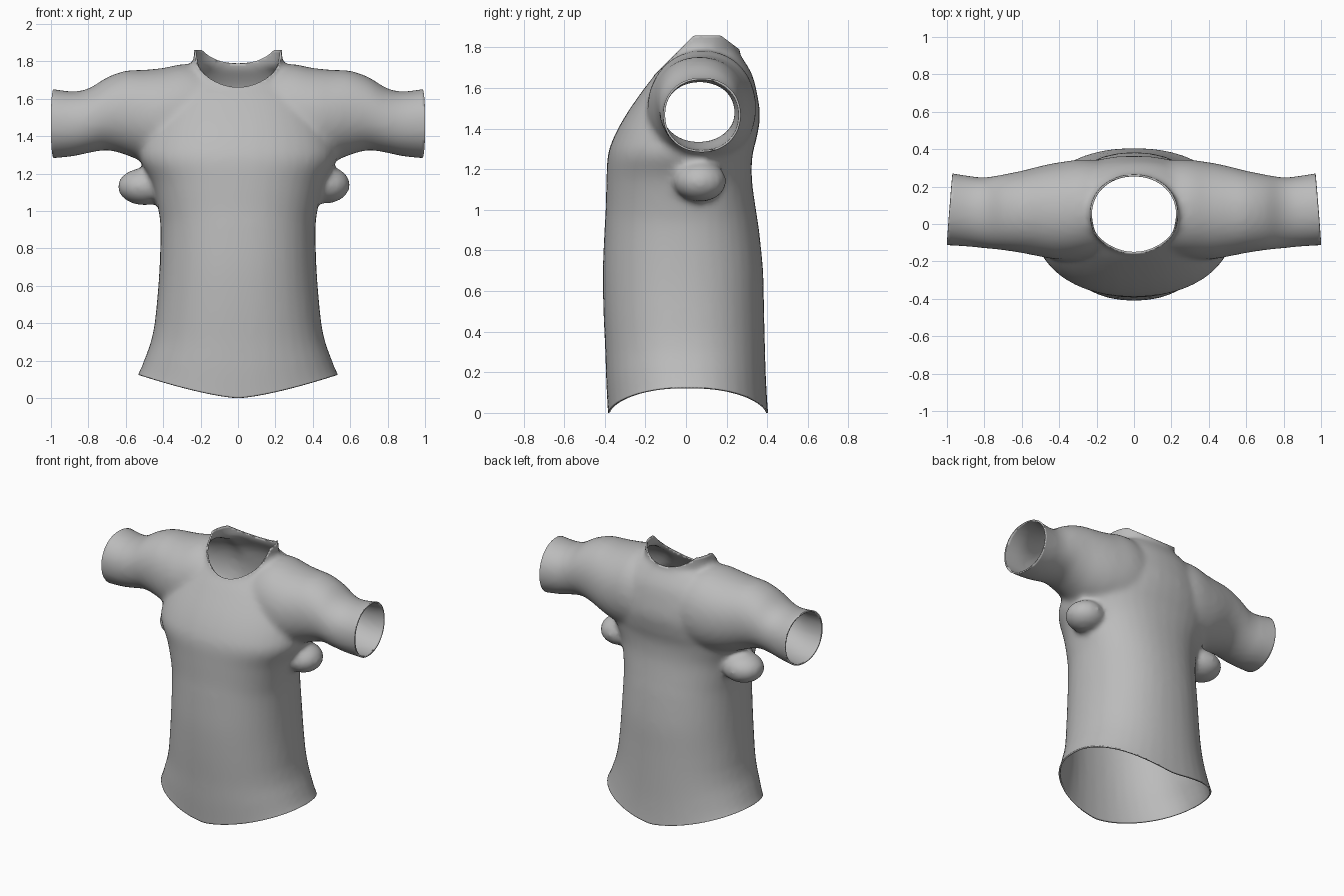
import bpy, bmesh, math
from mathutils import Matrix, Vector

cube = bpy.data.objects.get("Cube")
if cube:
    bpy.data.objects.remove(cube)

fabric = bpy.data.materials.new("grey fabric")
fabric.use_nodes = True
GREY = (0.5, 0.5, 0.5, 1)
fabric.diffuse_color = GREY
fabric.node_tree.nodes["Principled BSDF"].inputs["Base Color"].default_value = GREY

SEGS = 40


def spline(rows, steps=4):
    """Smoothly interpolate rows of ring measurements."""
    rows = [Vector(r) for r in rows]
    out = []
    for i in range(len(rows) - 1):
        p0, p1, p2 = rows[max(i - 1, 0)], rows[i], rows[i + 1]
        p3 = rows[min(i + 2, len(rows) - 1)]
        for k in range(steps):
            t = k / steps
            out.append(p1 + (p2 - p0) * (t / 2)
                       + (p0 * 2 - p1 * 5 + p2 * 4 - p3) * (t * t / 2)
                       + (p1 * 3 - p0 - p2 * 3 + p3) * (t ** 3 / 2))
    return out + [rows[-1]]


def loft(bm, rings):
    """Skin closed rings of points into a capped solid."""
    loops = [[bm.verts.new(p) for p in ring] for ring in rings]
    for a, b in zip(loops, loops[1:]):
        for i in range(SEGS):
            j = (i + 1) % SEGS
            bm.faces.new((a[i], a[j], b[j], b[i]))
    bm.faces.new(loops[0][::-1])
    bm.faces.new(loops[-1])


def oval(power):
    """Unit superellipse points."""
    for i in range(SEGS):
        a = 2 * math.pi * i / SEGS
        c, s = math.cos(a), math.sin(a)
        yield (math.copysign(abs(c) ** (2 / power), c),
               math.copysign(abs(s) ** (2 / power), s))


def upright(rows, power):
    """Rings from rows of height, half width, front y, back y."""
    return [[(w * u, (f + b) / 2 + (b - f) / 2 * v, z) for u, v in oval(power)]
            for z, w, f, b in rows]


def sideways(rows, side):
    """Rings from rows of x, front y, back y, bottom z, top z."""
    return [[(side * x, (f + b) / 2 + (b - f) / 2 * u, (lo + hi) / 2 + (hi - lo) / 2 * v)
             for u, v in oval(2.1)] for x, f, b, lo, hi in rows]


bm = bmesh.new()

# Torso
loft(bm, upright(spline([
    (-.12, .58, -.38, .42), (0, .535, -.385, .405), (.15, .495, -.393, .395),
    (.3, .46, -.398, .39), (.5, .435, -.407, .385), (.7, .42, -.41, .38),
    (.9, .415, -.402, .36), (1.0, .425, -.396, .345), (1.15, .46, -.392, .325),
    (1.27, .52, -.385, .328), (1.36, .52, -.355, .35), (1.47, .49, -.295, .365),
    (1.6, .43, -.205, .345), (1.68, .36, -.14, .32), (1.76, .27, -.08, .27)]), 2.2))

# Neck
loft(bm, upright([(1.5, .24, -.14, .26), (1.75, .24, -.15, .265), (2.0, .23, -.15, .255)], 2.1))

# Sleeves, and the fabric folds below the armpits
SLEEVE = spline([
    (0, -.14, .32, 1.25, 1.72), (.25, -.18, .345, 1.22, 1.785), (.4, -.19, .33, 1.23, 1.765),
    (.5, -.175, .31, 1.26, 1.755), (.6, -.155, .285, 1.3, 1.75), (.7, -.14, .265, 1.325, 1.715),
    (.8, -.13, .25, 1.31, 1.655), (.9, -.12, .26, 1.29, 1.64), (1.08, -.11, .29, 1.275, 1.67)])
for side in (1, -1):
    loft(bm, sideways(SLEEVE, side))
for x, z, length in ((.47, 1.14, .13), (-.5, 1.13, .145)):
    place = Matrix.Translation((x, .07, z)) @ Matrix.Diagonal((length, .13, .1, 1))
    bmesh.ops.create_uvsphere(bm, u_segments=24, v_segments=16, radius=1, matrix=place)
bmesh.ops.recalc_face_normals(bm, faces=bm.faces)

mesh = bpy.data.meshes.new("shirt")
bm.to_mesh(mesh)
bm.free()
shirt = bpy.data.objects.new("shirt", mesh)
bpy.context.collection.objects.link(shirt)

# Melt the solids into one soft body
melt = shirt.modifiers.new("melt", "REMESH")
melt.mode = "VOXEL"
melt.voxel_size = 0.018
soften = shirt.modifiers.new("soften", "SMOOTH")
soften.factor = 0.5
soften.iterations = 10
bpy.context.view_layer.update()
body = shirt.evaluated_get(bpy.context.evaluated_depsgraph_get())
bm = bmesh.new()
bm.from_mesh(body.to_mesh())
body.to_mesh_clear()
shirt.modifiers.clear()


def cut(faces, point, normal):
    """Open the body, removing what lies beyond the plane."""
    faces = list(faces)
    geom = list({v for f in faces for v in f.verts} | {e for f in faces for e in f.edges}) + faces
    bmesh.ops.bisect_plane(bm, geom=geom, plane_co=point, plane_no=normal, clear_outer=True)


def neckline(y):
    return min(1.67 + (y + .15), 1.86, 1.86 - (y - .17) * .75)


# Cuff openings
for side in (1, -1):
    cut(bm.faces, (side * .985, .085, 0), (side, .08, 0))

# Neck opening, flattened for the cut and then restored to its curve
for v in bm.verts:
    v.co.z -= neckline(v.co.y)
cut([f for f in bm.faces
     if (lambda c: (c.x / .29) ** 2 + ((c.y - .055) / .25) ** 2 < 1 and c.z > -.12)(f.calc_center_median())],
    (0, 0, 0), (0, 0, 1))
for v in bm.verts:
    v.co.z += neckline(v.co.y)

# Hem opening, raised at the sides
cut(bm.faces, (0, 0, 0), (0, 0, -1))
for v in bm.verts:
    lift = .125 * min(abs(v.co.x) / .53, 1) ** 1.4
    v.co.z += lift * max(0, 1 - v.co.z / .4)

bm.to_mesh(mesh)
bm.free()
mesh.materials.clear()
mesh.materials.append(fabric)

# Cloth thickness
cloth = shirt.modifiers.new("cloth", "SOLIDIFY")
cloth.thickness = 0.01
cloth.offset = -1

bpy.context.view_layer.objects.active = shirt
shirt.select_set(True)
bpy.ops.object.shade_smooth_by_angle(angle=math.radians(50))
